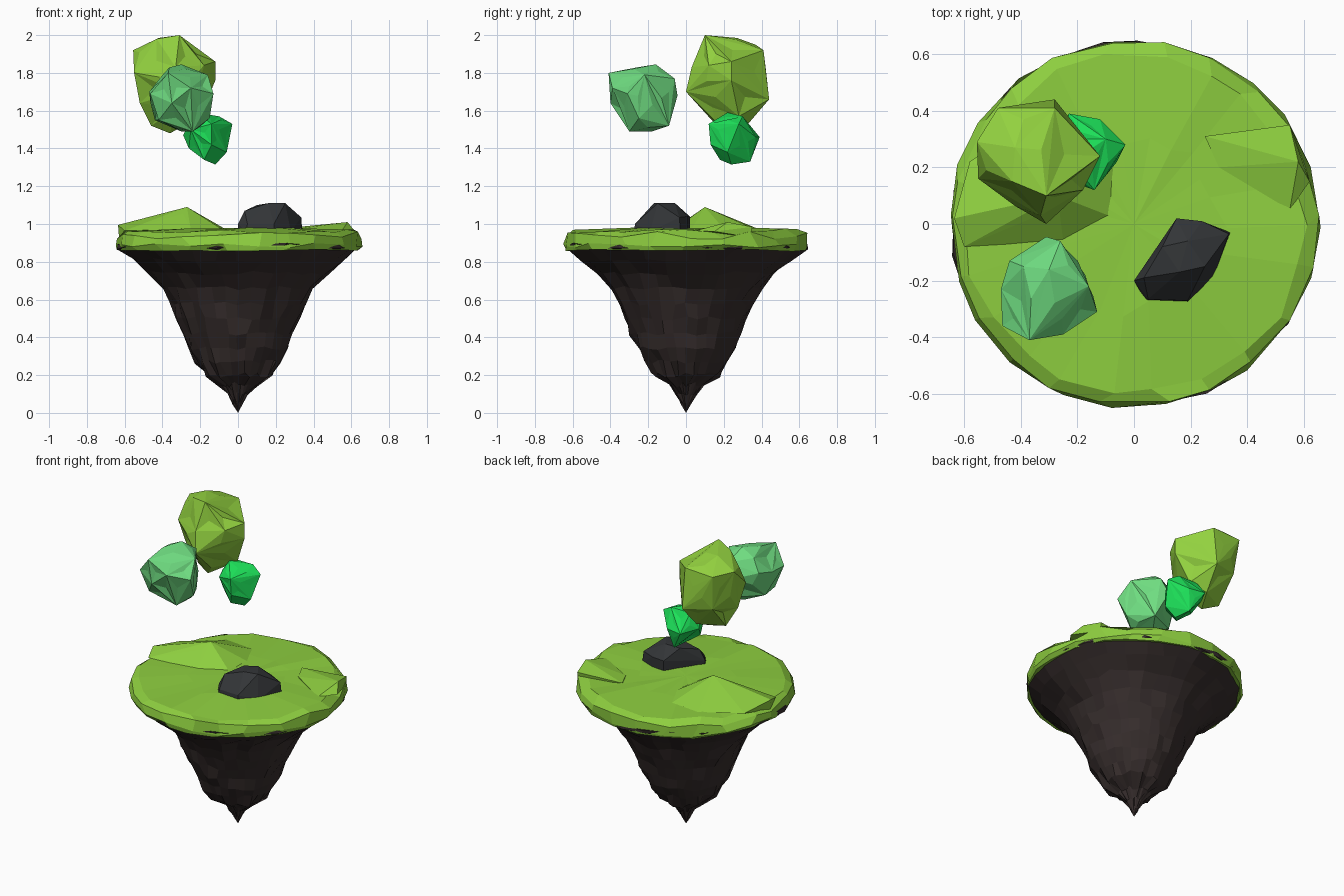
import bpy, bmesh, random
from math import sin, cos, tau

random.seed(11)


def material(name, color):
    m = bpy.data.materials.new(name)
    m.diffuse_color = (*color, 1)
    return m


def finish(name, bm, mat):
    bmesh.ops.recalc_face_normals(bm, faces=bm.faces)
    me = bpy.data.meshes.new(name)
    bm.to_mesh(me)
    bm.free()
    me.materials.append(mat)
    ob = bpy.data.objects.new(name, me)
    bpy.context.collection.objects.link(ob)
    return ob


def lathe(name, profile, sides, mat):
    """Profile rows are (radius, z, radial jitter, z jitter); radius 0 is a pole."""
    bm = bmesh.new()
    rings = []
    for r, z, jr, jz in profile:
        if r == 0:
            rings.append([bm.verts.new((0, 0, z))] * sides)
            continue
        ring = []
        for i in range(sides):
            a = tau * (i + random.uniform(-.2, .2)) / sides
            rr = r * (1 + random.uniform(-jr, jr))
            ring.append(bm.verts.new((rr * cos(a), rr * sin(a), z + random.uniform(-jz, jz))))
        rings.append(ring)
    for low, high in zip(rings, rings[1:]):
        for i in range(sides):
            j = (i + 1) % sides
            corners = list(dict.fromkeys((low[i], low[j], high[j], high[i])))
            bm.faces.new(corners)
    return finish(name, bm, mat)


def hull(name, points, mat, dent=0):
    """Convex lump; dent breaks the larger facets into shallow bumps and hollows."""
    bm = bmesh.new()
    for p in points:
        bm.verts.new(p)
    bmesh.ops.convex_hull(bm, input=bm.verts)
    loose = [v for v in bm.verts if not v.link_faces]
    bmesh.ops.delete(bm, geom=loose, context='VERTS')
    bmesh.ops.recalc_face_normals(bm, faces=bm.faces)
    if dent:
        big = sorted(bm.faces, key=lambda f: -f.calc_area())[:len(bm.faces) * 2 // 3]
        for f in big:
            n = f.normal.copy()
            res = bmesh.ops.poke(bm, faces=[f])
            res["verts"][0].co += n * random.uniform(-dent, dent)
    return finish(name, bm, mat)


grass = material("grass", (.27, .62, .05))
earth = material("earth", (.038, .027, .026))
slate = material("slate", (.033, .036, .039))
olive = material("olive_leaf", (.29, .64, .05))
mint = material("mint_leaf", (.16, .72, .22))
emerald = material("emerald_leaf", (.012, .75, .1))

# hanging rock cone
lathe("island_rock", [
    (0, 0, 0, 0), (.025, .05, .15, .008), (.05, .1, .15, .01), (.09, .15, .15, .015),
    (.17, .2, .12, .015), (.22, .27, .06, .012), (.255, .34, .05, .012),
    (.29, .42, .05, .012), (.322, .5, .04, .012), (.355, .58, .04, .012),
    (.4, .66, .03, .012), (.47, .74, .03, .012), (.555, .81, .02, .01),
    (.64, .872, .02, .006), (.64, .895, .02, .005), (0, .9, 0, 0)], 32, earth)

# grass cap with an irregular rim
lathe("grass_cap", [
    (0, .89, 0, 0), (.64, .862, .012, .008), (.652, .885, .014, .015),
    (.645, .94, .015, .02), (.6, .965, .03, .012), (.3, .975, .1, .006),
    (0, .978, 0, 0)], 22, grass)

# raised turf patches
hull("turf_rise", [
    (-.63, .02, .93), (-.635, .02, .995), (-.45, .03, 1.03), (-.29, .05, 1.055),
    (-.27, .1, 1.09), (-.6, -.08, .965), (-.25, -.06, .972),
    (-.09, .03, .975), (-.07, .2, .975), (-.15, .36, .975), (-.35, .38, .975),
    (-.58, .22, .965), (-.27, .2, 1.04)], grass)
hull("turf_ledge", [
    (.25, .31, .978), (.55, .35, .985), (.58, .22, 1.01), (.62, .15, .96),
    (.3, .2, .973), (.55, .05, .965), (.55, .34, .93), (.3, .2, .93)], grass)

# boulder
hull("boulder", [
    (0, -.2, .96), (0, -.2, 1.0), (.04, -.27, .96), (.05, -.265, 1.0), (.19, -.275, .96),
    (.19, -.27, 1.0), (.28, -.19, .96), (.34, -.03, .96), (.335, -.035, 1.035),
    (.24, .01, .96), (.15, .02, .96), (.15, .02, 1.04), (.24, .01, 1.04),
    (.1, -.08, 1.1), (.19, -.06, 1.112), (.25, -.15, 1.11), (.16, -.17, 1.11),
    (.035, -.19, 1.07)], slate)

# floating foliage clumps
hull("large_foliage", [
    (-.43, .15, 1.98), (-.31, .1, 2.0), (-.42, .27, 1.985), (-.24, .28, 1.92),
    (-.555, .29, 1.92), (-.55, .16, 1.8), (-.52, .2, 1.64), (-.28, .44, 1.66),
    (-.48, .41, 1.91), (-.28, .41, 1.92), (-.31, 0, 1.7), (-.33, .03, 1.83),
    (-.12, .24, 1.86), (-.12, .24, 1.76), (-.18, .12, 1.84), (-.36, .2, 1.48),
    (-.46, .24, 1.52), (-.3, .32, 1.52), (-.2, .28, 1.57), (-.3, .15, 1.55),
    (-.46, .38, 1.68)], olive, .02)
hull("medium_foliage", [
    (-.3, -.16, 1.845), (-.37, -.41, 1.8), (-.35, -.4, 1.64), (-.465, -.36, 1.69),
    (-.47, -.23, 1.7), (-.44, -.13, 1.72), (-.31, -.045, 1.68), (-.26, -.06, 1.77),
    (-.39, -.15, 1.8), (-.13, -.31, 1.69), (-.16, -.22, 1.79), (-.15, -.25, 1.56),
    (-.24, -.09, 1.52), (-.24, -.3, 1.49), (-.3, -.18, 1.49), (-.44, -.2, 1.55),
    (-.42, -.33, 1.55), (-.25, -.39, 1.72), (-.24, -.09, 1.7)], mint, .018)
hull("small_foliage", [
    (-.29, .28, 1.47), (-.22, .22, 1.59), (-.1, .3, 1.57), (-.03, .28, 1.53),
    (-.06, .22, 1.38), (-.12, .24, 1.315), (-.15, .34, 1.33), (-.18, .18, 1.34),
    (-.26, .22, 1.4), (-.14, .12, 1.53), (-.14, .13, 1.42), (-.23, .39, 1.46),
    (-.12, .37, 1.46), (-.1, .17, 1.5), (-.24, .3, 1.57), (-.25, .16, 1.5)], emerald, .013)
